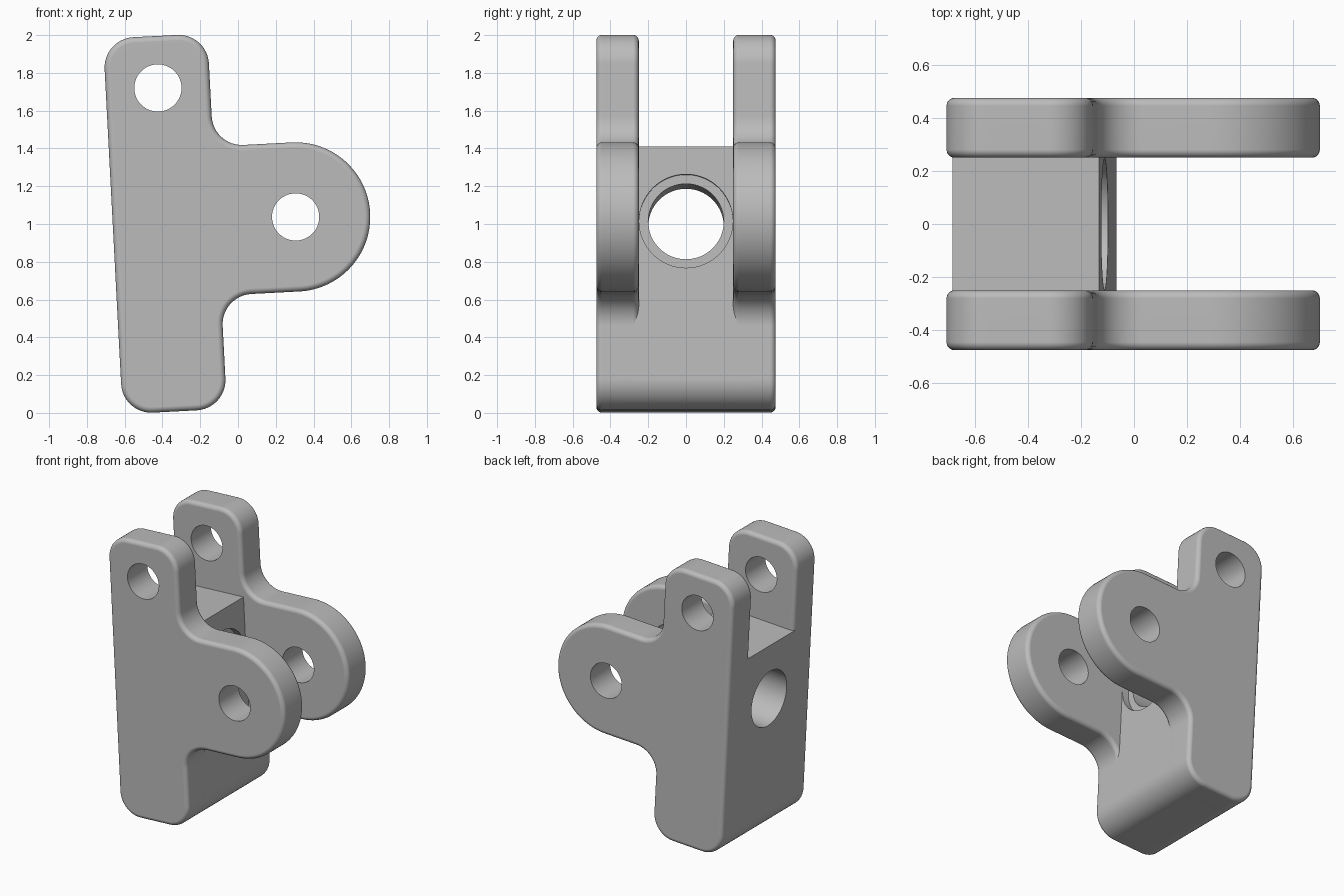
import bpy, bmesh, math
from mathutils import Vector, Matrix

cube = bpy.data.objects.get("Cube")
if cube:
    bpy.data.objects.remove(cube, do_unlink=True)

grey = bpy.data.materials.new("light grey")
grey.use_nodes = True
grey.diffuse_color = (0.5, 0.5, 0.5, 1)
grey.node_tree.nodes["Principled BSDF"].inputs["Base Color"].default_value = (0.5, 0.5, 0.5, 1)

TILT = math.radians(-3)          # the whole bracket leans slightly
LEFT, RIGHT = -0.61, -0.057      # upright sides
BOTTOM, TOP = 0.025, 2.015
MID, ARM = 1.02, 0.395           # arm axis height and tip radius
ARM_X = 0.359                    # arm pin position
INNER, OUTER = 0.25, 0.475       # cheek plate faces
ROUND, EDGE = 0.16, 0.03         # corner and edge rounding


def rounded(corners):
    """Outline with each corner (x, z, radius) replaced by an arc."""
    pts = []
    for i, (x, z, r) in enumerate(corners):
        p = Vector((x, z))
        if r == 0:
            pts.append(p)
            continue
        a = (Vector(corners[i - 1][:2]) - p).normalized()
        b = (Vector(corners[(i + 1) % len(corners)][:2]) - p).normalized()
        steps = 24 if r > 0.3 else 12
        for k in range(steps + 1):
            t = math.pi / 2 * k / steps
            pts.append(p + a * r * (1 - math.sin(t)) + b * r * (1 - math.cos(t)))
    return pts


def prism(name, outline, y0, y1, edge=0):
    """Extrude an outline along y, rounding the rims when edge is set."""
    bm = bmesh.new()
    verts = [bm.verts.new((p.x, y0, p.y)) for p in outline]
    bmesh.ops.remove_doubles(bm, verts=verts, dist=0.0001)
    face = bm.faces.new([v for v in verts if v.is_valid])
    out = bmesh.ops.extrude_face_region(bm, geom=[face], use_keep_orig=True)
    moved = [g for g in out["geom"] if isinstance(g, bmesh.types.BMVert)]
    bmesh.ops.translate(bm, verts=moved, vec=(0, y1 - y0, 0))
    bmesh.ops.recalc_face_normals(bm, faces=bm.faces)
    if edge:
        rims = [e for e in bm.edges if abs(e.verts[0].co.y - e.verts[1].co.y) < 1e-5]
        bmesh.ops.bevel(bm, geom=rims, offset=edge, segments=5, profile=0.5, affect='EDGES')
    return finish(name, bm)


def finish(name, bm):
    mesh = bpy.data.meshes.new(name)
    bm.to_mesh(mesh)
    bm.free()
    mesh.materials.append(grey)
    ob = bpy.data.objects.new(name, mesh)
    bpy.context.collection.objects.link(ob)
    return ob


def drill(ob, centre, radius, length, axis):
    """Cut a round hole along the given axis."""
    bm = bmesh.new()
    turn = Matrix.Rotation(math.pi / 2, 4, 'Y' if axis == 'X' else 'X')
    bmesh.ops.create_cone(bm, cap_ends=True, segments=64, radius1=radius, radius2=radius,
                          depth=length, matrix=Matrix.Translation(centre) @ turn)
    cutter = finish("hole_cutter", bm)
    cutter.hide_render = True
    mod = ob.modifiers.new("hole", 'BOOLEAN')
    mod.operation, mod.solver, mod.object = 'DIFFERENCE', 'EXACT', cutter
    bpy.context.view_layer.objects.active = ob
    bpy.ops.object.modifier_apply(modifier=mod.name)
    bpy.data.objects.remove(cutter, do_unlink=True)


# Cheek plates: upright with a round-ended arm and two pin holes
plate = rounded([
    (LEFT, BOTTOM, ROUND), (RIGHT, BOTTOM, ROUND),
    (RIGHT, MID - ARM, ROUND), (ARM_X + ARM, MID - ARM, ARM),
    (ARM_X + ARM, MID + ARM, ARM), (RIGHT, MID + ARM, ROUND),
    (RIGHT, TOP, ROUND), (LEFT, TOP, ROUND)])
parts = []
for name, side in (("front_cheek", -1), ("back_cheek", 1)):
    cheek = prism(name, plate, side * INNER, side * OUTER, EDGE)
    for x, z in ((ARM_X, MID), ((LEFT + RIGHT) / 2, 1.74)):
        drill(cheek, (x, side * (INNER + OUTER) / 2, z), 0.125, 1, 'Y')
    parts.append(cheek)

# Centre block, reaching under the rounded inner rims of the cheeks
block = rounded([(LEFT, BOTTOM, ROUND), (RIGHT, BOTTOM, ROUND),
                 (RIGHT, MID + ARM, 0), (LEFT, MID + ARM, 0)])
body = prism("centre_block", block, -INNER - EDGE, INNER + EDGE)
drill(body, ((LEFT + RIGHT) / 2, 0, MID), 0.2, 2, 'X')     # through bore
drill(body, (RIGHT, 0, MID), 0.248, 0.1, 'X')              # shallow counterbore
parts.append(body)

# Smooth curves, crisp flats, common lean
for ob in parts:
    bpy.ops.object.select_all(action='DESELECT')
    ob.select_set(True)
    bpy.context.view_layer.objects.active = ob
    bpy.ops.object.shade_smooth_by_angle(angle=math.radians(30))
    weighted = ob.modifiers.new("flat_faces", 'WEIGHTED_NORMAL')
    weighted.keep_sharp = True
    ob.rotation_euler.y = TILT
